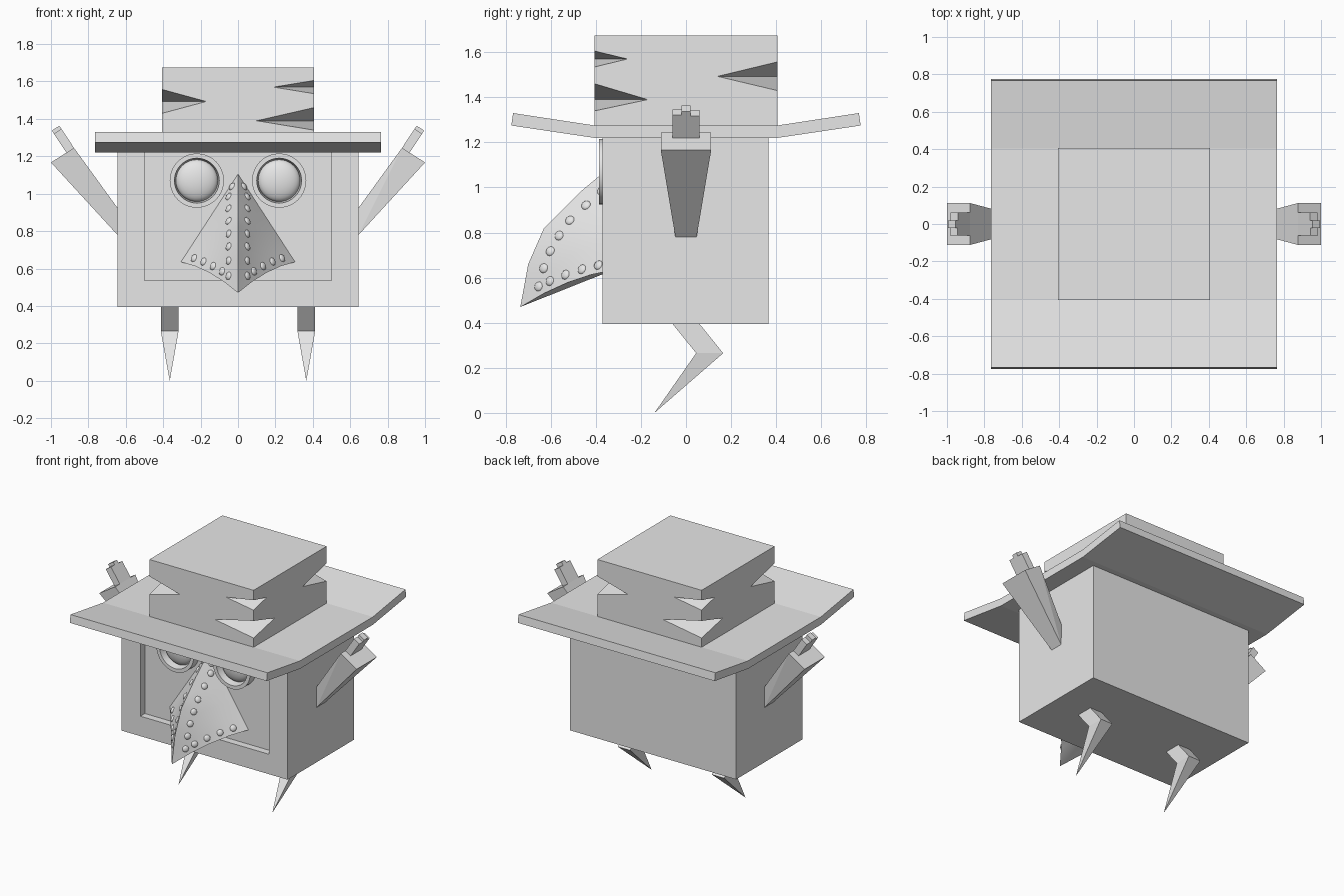
import bpy, bmesh, math
from mathutils import Vector, Matrix

cube = bpy.data.objects.get("Cube")
if cube:
    bpy.data.objects.remove(cube, do_unlink=True)

grey = bpy.data.materials.new("plain grey")
grey.use_nodes = True
grey.diffuse_color = (0.8, 0.8, 0.8, 1)
grey.node_tree.nodes["Principled BSDF"].inputs["Base Color"].default_value = (0.8, 0.8, 0.8, 1)


def finish(name, bm, smooth=False):
    bmesh.ops.recalc_face_normals(bm, faces=bm.faces)
    mesh = bpy.data.meshes.new(name)
    bm.to_mesh(mesh)
    bm.free()
    mesh.materials.append(grey)
    ob = bpy.data.objects.new(name, mesh)
    bpy.context.collection.objects.link(ob)
    bpy.ops.object.select_all(action='DESELECT')
    ob.select_set(True)
    bpy.context.view_layer.objects.active = ob
    if smooth:
        bpy.ops.object.shade_smooth_by_angle(angle=math.radians(35))
    return ob


def hull(name, points):
    bm = bmesh.new()
    for p in points:
        bm.verts.new(p)
    bmesh.ops.convex_hull(bm, input=bm.verts)
    bmesh.ops.dissolve_limit(bm, angle_limit=0.01, verts=bm.verts, edges=bm.edges)
    return finish(name, bm)


def box(name, x, y, z):
    return hull(name, [(a, b, c) for a in x for b in y for c in z])


def cut(ob, cutter):
    bpy.context.view_layer.objects.active = ob
    mod = ob.modifiers.new("cut", 'BOOLEAN')
    mod.operation = 'DIFFERENCE'
    mod.solver = 'EXACT'
    mod.object = cutter
    bpy.ops.object.modifier_apply(modifier=mod.name)
    bpy.data.objects.remove(cutter, do_unlink=True)


def lathe(name, profile, x, z):
    # profile of (radius, y) turned about an axis along y
    bm = bmesh.new()
    vs = [bm.verts.new((x + r, y, z)) for r, y in profile]
    edges = [bm.edges.new(pair) for pair in zip(vs, vs[1:])]
    bmesh.ops.spin(bm, geom=vs + edges, cent=(x, 0, z), axis=(0, 1, 0),
                   angle=math.tau, steps=40)
    bmesh.ops.remove_doubles(bm, verts=bm.verts, dist=0.0005)
    return finish(name, bm, True)


# Body with a recessed face panel
FACE_Y = -0.32
body = box("body", (-0.645, 0.645), (-0.37, 0.365), (0.395, 1.22))
cut(body, box("panel_cutter", (-0.5, 0.5), (-0.6, FACE_Y), (0.535, 1.4)))

# Hat brim, bent up at front and back
side = [(0.405, 1.22), (0.775, 1.275), (0.767, 1.33), (0.405, 1.275)]
outline = side + [(-y, z) for y, z in reversed(side)]
bm = bmesh.new()
brim = bm.faces.new([bm.verts.new((-0.765, y, z)) for y, z in outline])
new = bmesh.ops.extrude_face_region(bm, geom=[brim])["geom"]
bmesh.ops.translate(bm, vec=(1.53, 0, 0), verts=[v for v in new if isinstance(v, bmesh.types.BMVert)])
bm.faces.ensure_lookup_table()
if len([f for f in bm.faces if len(f.verts) == 8]) < 2:
    bm.faces.new([v for v in bm.verts if v.co.x < 0])
finish("hat_brim", bm)

# Hat crown with wedge tears at its corners
C = 0.405
crown = box("hat_crown", (-C, C), (-C, C), (1.26, 1.675))


def tear(sx, sy, low, tip, high, dx, dy):
    corner = Vector((sx * C, sy * C, 0))
    a = corner + Vector((-sx * dx, 0, tip))
    b = corner + Vector((0, -sy * dy, tip))
    mid = (a + b) / 2
    points = [corner + Vector((0, 0, low)), corner + Vector((0, 0, high)), a, b]
    cut(crown, hull("tear_cutter", [mid + (p - mid) * 1.2 for p in points]))


for s in (1, -1):
    tear(s, -s, 1.34, 1.39, 1.46, 0.305, 0.235)
    tear(s, -s, 1.535, 1.57, 1.605, 0.215, 0.145)
    tear(s, s, 1.43, 1.493, 1.557, 0.235, 0.265)

# Goggle eyes: ring and domed lens
for s, label in ((1, "left"), (-1, "right")):
    lathe(label + "_eye_ring", [(0.145, FACE_Y), (0.145, -0.385), (0.12, -0.385), (0.112, -0.33)],
          s * 0.22, 1.07)
    dome = [(0.112 * math.cos(a), -0.33 - 0.045 * math.sin(a))
            for a in (i * math.pi / 16 for i in range(9))]
    lathe(label + "_eye_lens", dome, s * 0.22, 1.07)

# Beak: ruled surface from the curved ridge to the straight side edges
RIDGE = [(FACE_Y, 1.105), (-0.47, 0.98), (-0.63, 0.82), (-0.70, 0.66), (-0.735, 0.47)]


def beak_point(s, t):
    i = min(int(s * 4), 3)
    ridge = Vector((0, *RIDGE[i])).lerp(Vector((0, *RIDGE[i + 1])), s * 4 - i)
    edge = Vector((0.305 * s, FACE_Y, 1.105 - 0.47 * s))
    return ridge.lerp(edge, t) + Vector((0, 0, 0.1 * t * (1 - t) * s * s))


bm = bmesh.new()
for m in (1, -1):
    grid = [[bm.verts.new(beak_point(i / 8, j / 4) * Vector((1, 1, 1)).length / math.sqrt(3))
             for j in range(5)] for i in range(9)]
    for row in grid:
        for v in row:
            v.co.x *= m
    for r0, r1 in zip(grid, grid[1:]):
        for j in range(4):
            bm.faces.new((r0[j], r0[j + 1], r1[j + 1], r1[j]))
    # underside
    root = bm.verts.new((0, FACE_Y, 0.635))
    for j in range(4):
        bm.faces.new((grid[8][j], grid[8][j + 1], root))
bmesh.ops.remove_doubles(bm, verts=bm.verts, dist=0.0005)
bmesh.ops.dissolve_degenerate(bm, edges=bm.edges, dist=0.0005)
finish("beak", bm, True)

# Rivets along the ridge and the lower edges of the beak
spots = []
for i in range(8):
    s = 0.14 + i * 0.113
    spots.append((s, min(0.75, 0.05 / (0.305 * s))))
spots += [(0.93, t) for t in (0.3, 0.47, 0.65, 0.83)]
bm = bmesh.new()
for s, t in spots:
    p = beak_point(s, t)
    n = (beak_point(s + 0.02, t) - p).cross(beak_point(s, t + 0.05) - p).normalized()
    if n.x < 0:
        n = -n
    for m in (1, -1):
        flip = Vector((m, 1, 1))
        turn = (n * flip).to_track_quat('Z', 'Y').to_matrix().to_4x4()
        place = Matrix.Translation(p * flip) @ turn @ Matrix.Diagonal((1, 1, 0.5, 1))
        bmesh.ops.create_uvsphere(bm, u_segments=12, v_segments=8, radius=0.022, matrix=place)
finish("beak_rivets", bm, True)

# Arms, hands and legs
for m, label in ((1, "left"), (-1, "right")):
    arm = [(0.645, 0.925, 0.05), (0.645, 0.78, 0.047), (1.0, 1.167, 0.112), (0.877, 1.245, 0.112)]
    hull(label + "_arm", [(m * x, s * w, z) for x, z, w in arm for s in (1, -1)])

    along = Vector((0.55, 0, 0.835))
    across = Vector((0.835, 0, -0.55))
    start = Vector((0.877, 0, 1.245)) - along * 0.01
    for k, length in enumerate((0.132, 0.152, 0.128)):
        pts = [start + along * a + across * c + Vector((0, y, 0))
               for a in (0, length) for c in (0, 0.048)
               for y in (-0.061 + k * 0.0405, -0.0205 + k * 0.0405)]
        hull(f"{label}_finger_{k + 1}", [(m * p.x, p.y, p.z) for p in pts])

    xs = (m * 0.318, m * 0.413)
    thigh = [(-0.06, 0.395), (0.06, 0.395), (0.165, 0.265), (0.045, 0.265)]
    hull(label + "_upper_leg", [(x, y, z) for x in xs for y, z in thigh])
    hull(label + "_lower_leg", [(x, y, 0.265) for x in xs for y in (0.045, 0.165)]
         + [(m * 0.365, -0.14, 0)])
